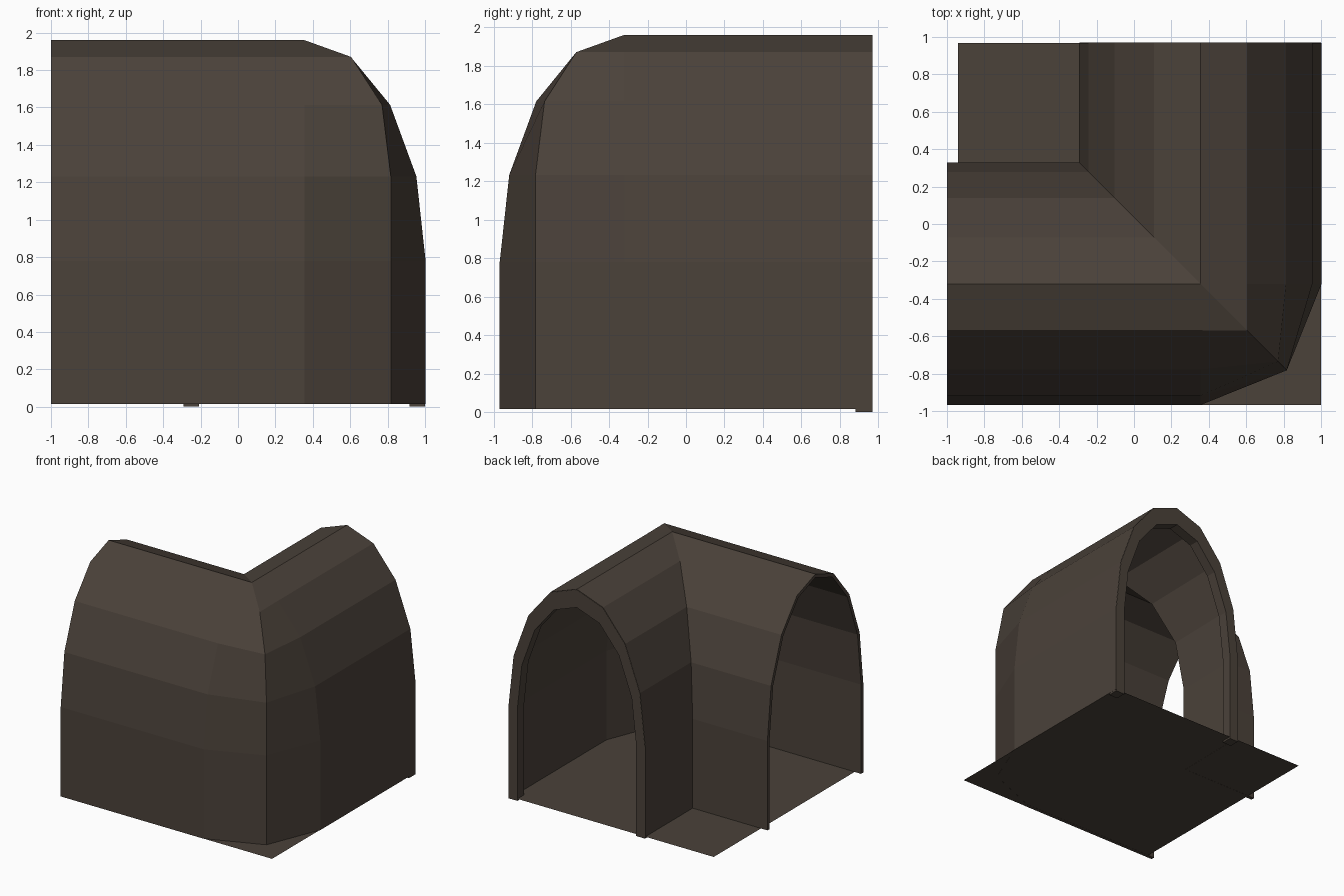
import bpy, math

if "Cube" in bpy.data.objects:
    bpy.data.objects.remove(bpy.data.objects["Cube"])

CX, CY = 0.355, -0.32        # centre lines of the two tunnel arms
HALF, SPRING, RISE = 0.648, 0.78, 1.18

mat = bpy.data.materials.new("dark brown stone")
mat.diffuse_color = (0.070, 0.054, 0.042, 1)
mat.use_nodes = True
mat.node_tree.nodes["Principled BSDF"].inputs["Base Color"].default_value = mat.diffuse_color


def arch(scale, base):
    """Arch section as (offset, height), from outer foot over to inner foot."""
    pts = [(HALF * scale, base)]
    for i in range(9):
        a = math.pi * i / 8
        pts.append((HALF * scale * math.cos(a), SPRING + RISE * scale * math.sin(a)))
    return pts + [(-HALF * scale, base)]


def make(name, verts, faces):
    me = bpy.data.meshes.new(name)
    me.from_pydata(verts, [], faces)
    me.materials.append(mat)
    ob = bpy.data.objects.new(name, me)
    bpy.context.collection.objects.link(ob)
    return ob


# Corner tunnel shell: arch swept round a right angle, chamfered outside, mitred inside
diagonal = [0.462, 0.462, 0.462, 0.415, 0.25, 0.0]
profile = arch(1, 0.015)


def station(k, j):
    o, z = profile[j]
    if k == 0:
        return (-1.0, CY - o, z)
    if k == 4:
        return (CX + o, 0.968, z)
    if j > 5:
        return (CX + o, CY - o, z)
    d = diagonal[j]
    return [(CX, CY - o, z), (CX + d, CY - d, z), (CX + o, CY, z)][k - 1]


verts, index, faces = [], {}, []


def vid(p):
    key = tuple(round(c, 4) for c in p)
    if key not in index:
        index[key] = len(verts)
        verts.append(p)
    return index[key]


for k in range(4):
    for j in range(len(profile) - 1):
        quad = [vid(station(a, b)) for a, b in ((k, j), (k + 1, j), (k + 1, j + 1), (k, j + 1))]
        quad = list(dict.fromkeys(quad))
        if len(quad) > 2:
            faces.append(quad)
shell = make("tunnel_shell", verts, faces)
solid = shell.modifiers.new("thickness", 'SOLIDIFY')
solid.thickness = 0.03
solid.offset = -1

# Thick arch ring framing the back opening
outer, inner = arch(0.997, 0.0), arch(0.868, 0.0)
n = len(outer)
verts = [(CX + o, y, z) for y in (0.88, 0.97) for prof in (outer, inner) for o, z in prof]
faces = []
for j in range(n - 1):
    for a, b in ((0, n), (n, 3 * n), (3 * n, 2 * n), (2 * n, 0)):
        faces.append((a + j, a + j + 1, b + j + 1, b + j))
for j in (0, n - 1):
    cap = (j, n + j, 3 * n + j, 2 * n + j)
    faces.append(cap[::-1] if j == 0 else cap)
ring = make("arch_ring", verts, faces)

# Floor plate
make("floor", [(-0.94, -0.968, 0.016), (1, -0.968, 0.016), (1, 0.968, 0.016), (-0.94, 0.968, 0.016)],
     [(0, 1, 2, 3)])

# Consistent outward normals on the closed ring
import bmesh
bm = bmesh.new()
bm.from_mesh(ring.data)
bmesh.ops.recalc_face_normals(bm, faces=bm.faces)
bm.to_mesh(ring.data)
bm.free()
